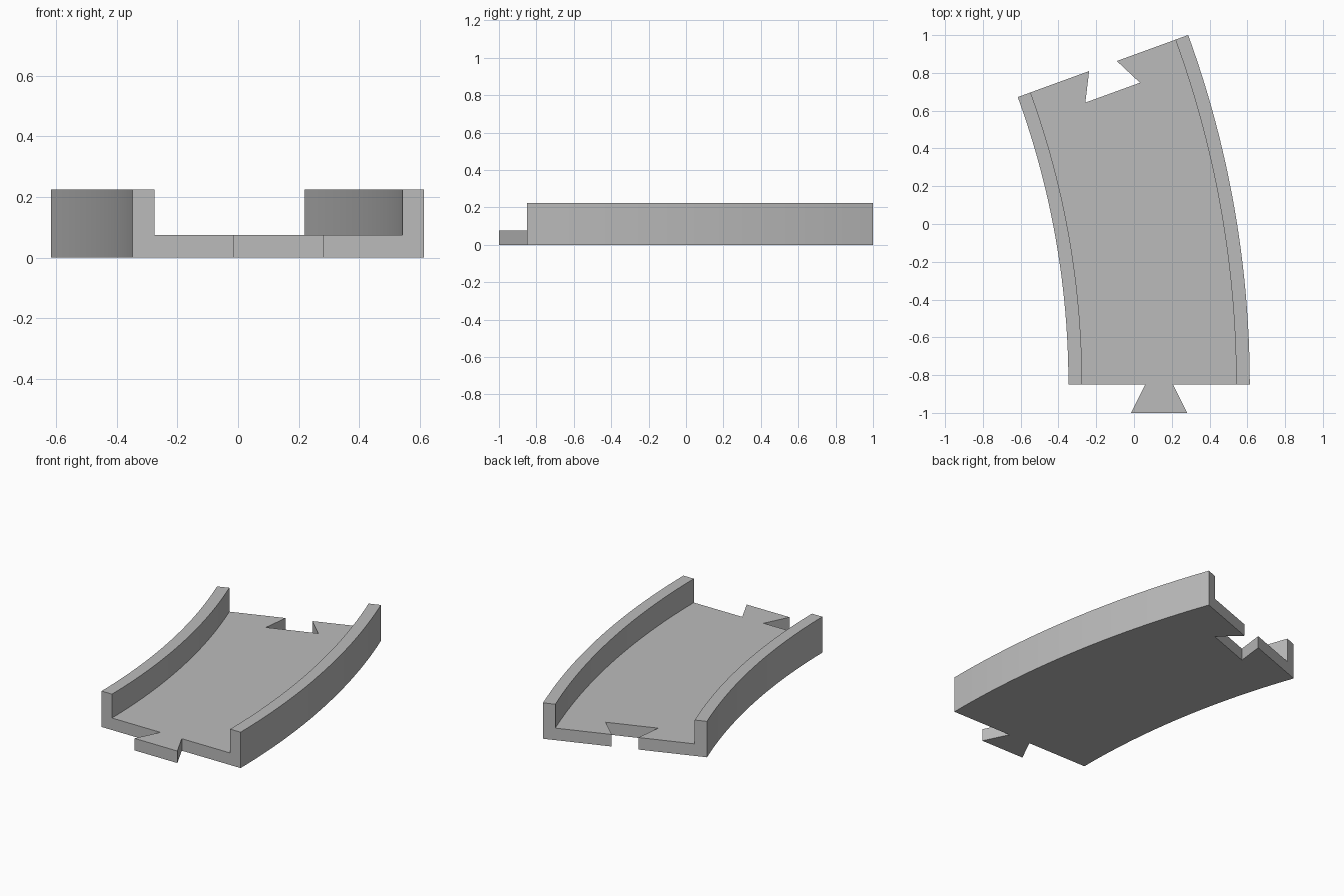
import bpy, bmesh
from math import cos, sin, radians
from mathutils import Matrix, Vector

cube = bpy.data.objects.get("Cube")
if cube:
    bpy.data.objects.remove(cube, do_unlink=True)

# Track dimensions
CENTRE = Vector((-4.797, -0.85, 0))
R_IN, R_OUT, WALL = 4.45, 5.41, 0.072
R_MID = (R_IN + R_OUT) / 2
FLOOR, HEIGHT = 0.075, 0.224
SWEEP, STEPS = radians(20), 24

grey = bpy.data.materials.new("light grey")
grey.use_nodes = True
colour = (0.5, 0.5, 0.5, 1)
grey.diffuse_color = colour
grey.node_tree.nodes["Principled BSDF"].inputs["Base Color"].default_value = colour


def make_object(name, bm):
    bmesh.ops.recalc_face_normals(bm, faces=bm.faces)
    mesh = bpy.data.meshes.new(name)
    bm.to_mesh(mesh)
    bm.free()
    mesh.materials.append(grey)
    obj = bpy.data.objects.new(name, mesh)
    bpy.context.collection.objects.link(obj)
    return obj


def dovetail(name, angle, neck, tip, y_neck, y_tip, z0, z1):
    """Trapezoid prism on the track's middle line, turned to the given angle."""
    bm = bmesh.new()
    outline = [(-neck, y_neck), (neck, y_neck), (tip, y_tip), (-tip, y_tip)]
    face = bm.faces.new([bm.verts.new((R_MID + x, y, z0)) for x, y in outline])
    up = bmesh.ops.extrude_face_region(bm, geom=[face])["geom"]
    bmesh.ops.translate(bm, vec=(0, 0, z1 - z0),
                        verts=[v for v in up if isinstance(v, bmesh.types.BMVert)])
    bm.transform(Matrix.Translation(CENTRE) @ Matrix.Rotation(angle, 4, 'Z'))
    return make_object(name, bm)


def combine(target, tool, operation):
    tool.hide_render = True
    mod = target.modifiers.new(tool.name, 'BOOLEAN')
    mod.operation, mod.object, mod.solver = operation, tool, 'EXACT'
    bpy.context.view_layer.objects.active = target
    bpy.ops.object.modifier_apply(modifier=mod.name)
    bpy.data.objects.remove(tool, do_unlink=True)


# Curved channel: U-shaped section swept along the arc
section = [(R_IN, 0), (R_OUT, 0), (R_OUT, HEIGHT), (R_OUT - WALL, HEIGHT),
           (R_OUT - WALL, FLOOR), (R_IN + WALL, FLOOR), (R_IN + WALL, HEIGHT), (R_IN, HEIGHT)]
bm = bmesh.new()
rings = []
for i in range(STEPS + 1):
    a = SWEEP * i / STEPS
    rings.append([bm.verts.new(CENTRE + Vector((r * cos(a), r * sin(a), z))) for r, z in section])
for lower, upper in zip(rings, rings[1:]):
    for j in range(len(section)):
        bm.faces.new((lower[j - 1], lower[j], upper[j], upper[j - 1]))
bm.faces.new(rings[0])
bm.faces.new(rings[-1])
track = make_object("curved_track", bm)

# Socket in the back end, slightly looser than the tab; it flares past the end
slope = (0.154 - 0.078) / 0.15
over = 0.05
combine(track, dovetail("socket_cutter", SWEEP, 0.078 - slope * over, 0.154,
                        over, -0.15, -0.1, 0.15), 'DIFFERENCE')

# Tab on the front end
combine(track, dovetail("connector_tab", 0, 0.074, 0.148, 0, -0.15, 0, FLOOR), 'UNION')

# Smooth curved walls with crisp edges
bpy.ops.object.select_all(action='DESELECT')
track.select_set(True)
bpy.context.view_layer.objects.active = track
bpy.ops.object.shade_smooth_by_angle(angle=radians(30))
